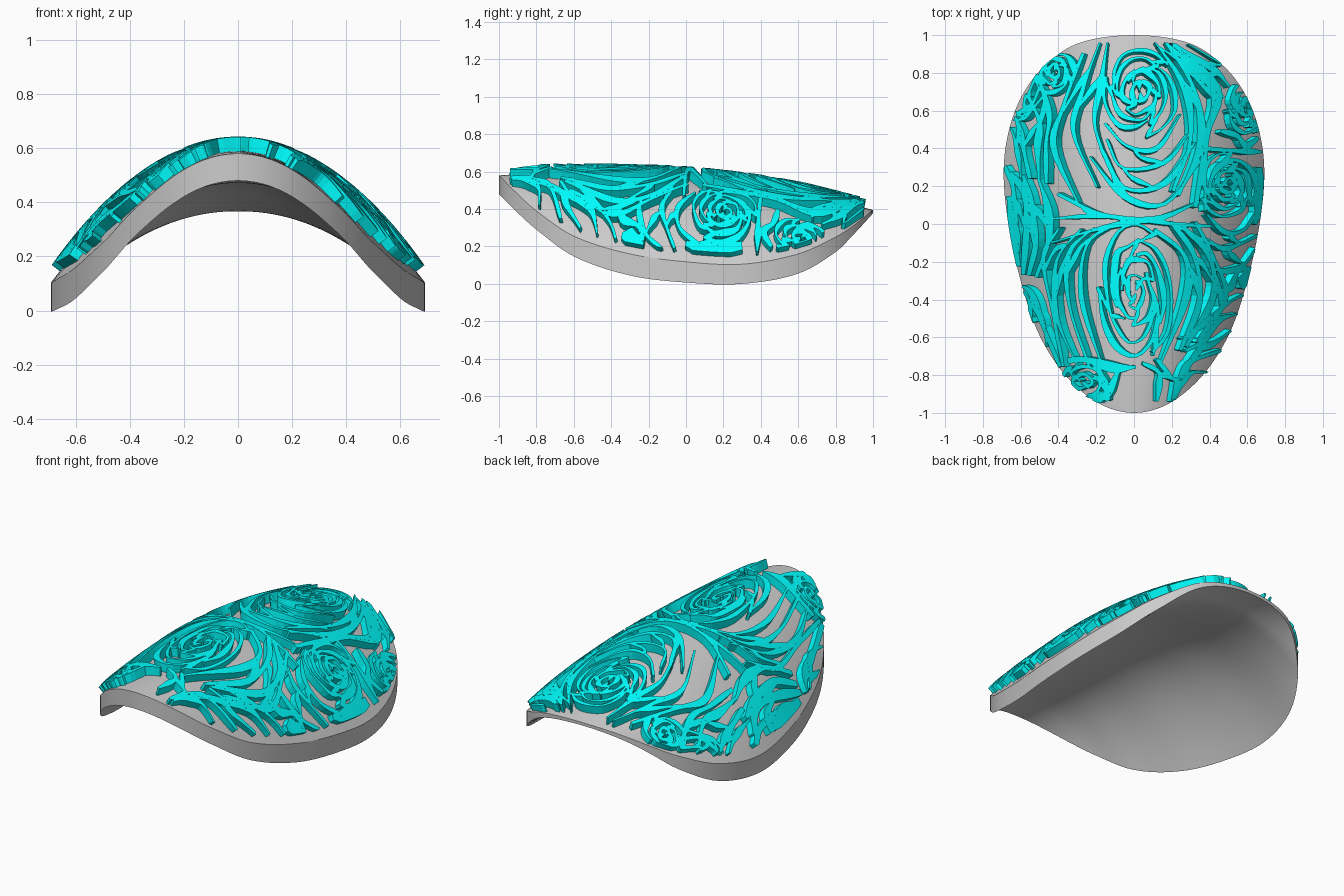
import bpy, bmesh, math, random
from mathutils import Vector

if "Cube" in bpy.data.objects:
    bpy.data.objects.remove(bpy.data.objects["Cube"])
random.seed(4)

# ---------- plate shape: profiles along y ----------
YS = [-1, -.9, -.8, -.6, -.3, 0, .3, .6, .8, .9, 1]
K = [.59, .597, .608, .619, .629, .665, .723, .787, .85, .915, 1.1]      # half width / circle
C = [.58, .585, .588, .59, .588, .576, .545, .495, .447, .421, .395]     # crown height
R = [.58, .48, .39, .255, .16, .118, .105, .16, .25, .315, .395]         # rim height
T = [.1, .1, .1, .108, .115, .111, .105, .105, .08, .047, .018]          # thickness


def look(tab, y):
    """Smooth cubic lookup of a profile table."""
    y = max(-1, min(1, y))
    n = len(YS) - 1
    i = max(k for k in range(n) if YS[k] <= y)

    def slope(k):
        a, b = max(0, k - 1), min(n, k + 1)
        return (tab[b] - tab[a]) / (YS[b] - YS[a])
    h = YS[i + 1] - YS[i]
    t = (y - YS[i]) / h
    return (tab[i] * (2*t**3 - 3*t*t + 1) + slope(i) * h * (t**3 - 2*t*t + t)
            + tab[i + 1] * (3*t*t - 2*t**3) + slope(i + 1) * h * (t**3 - t*t))


def half_width(y):
    return look(K, y) * math.sqrt(max(1e-6, 1 - y * y))


def height(x, y):
    c, r = look(C, y), look(R, y)
    return c - (c - r) * min(1, abs(x) / half_width(y)) ** 2.1


def finish(bm, name):
    bmesh.ops.recalc_face_normals(bm, faces=bm.faces)
    me = bpy.data.meshes.new(name)
    bm.to_mesh(me)
    bm.free()
    ob = bpy.data.objects.new(name, me)
    bpy.context.collection.objects.link(ob)
    return ob


# ---------- curved plate ----------
bm = bmesh.new()
NR, NC = 64, 40
top, bot = [], []
for i in range(NR + 1):
    y = -math.cos(.015 + (math.pi - .03) * i / NR)
    w = half_width(y)
    xs = [w * (2 * j / NC - 1) for j in range(NC + 1)]
    top.append([bm.verts.new((x, y, height(x, y))) for x in xs])
    bot.append([bm.verts.new((x, y, height(x, y) - look(T, y))) for x in xs])
for g in (top, bot):
    for i in range(NR):
        for j in range(NC):
            bm.faces.new((g[i][j], g[i][j+1], g[i+1][j+1], g[i+1][j]))
rim = ([(0, j) for j in range(NC)] + [(i, NC) for i in range(NR)]
       + [(NR, j) for j in range(NC, 0, -1)] + [(i, 0) for i in range(NR, 0, -1)])
for (a, b), (c, d) in zip(rim, rim[1:] + rim[:1]):
    bm.faces.new((top[a][b], top[c][d], bot[c][d], bot[a][b]))
plate = finish(bm, "curved_plate")
bpy.context.view_layer.objects.active = plate
plate.select_set(True)
bpy.ops.object.shade_smooth_by_angle(angle=math.radians(22))

# ---------- raised floral lattice ----------
bm = bmesh.new()
RELIEF = .053


def smooth(pts, steps):
    """Catmull-Rom curve through points."""
    p = [Vector(q) for q in pts]
    p = [2 * p[0] - p[1]] + p + [2 * p[-1] - p[-2]]
    out = []
    for i in range(1, len(p) - 2):
        for s in range(steps):
            t = s / steps
            a, b, c, d = p[i-1:i+3]
            out.append(.5 * (2*b + (c-a)*t + (2*a-5*b+4*c-d)*t*t + (3*b-a-3*c+d)*t**3))
    return out + [p[-2]]


def limit(y):
    return half_width(y) * .955


def on_plate(p, lift):
    """Put a plan point on the plate, lifted along the surface normal."""
    y = max(-.945, min(.95, p.y))
    x = max(-limit(y), min(limit(y), p.x))
    e = .01
    n = Vector((height(x - e, y) - height(x + e, y),
                height(x, y - e) - height(x, y + e), 2 * e)).normalized()
    lift *= 1 - .35 * (x / half_width(y)) ** 4      # lower relief at the rim
    return Vector((x, y, height(x, y))) + n * lift


def rib(pts, width=.03, steps=5):
    line = [p for p in smooth(pts, steps) if abs(p.y) < .96 and abs(p.x) < limit(p.y) + .005]
    n = len(line) - 1
    if n < 2:
        return
    ph = random.uniform(0, 6)
    rings = []
    for i, p in enumerate(line):
        d = (line[min(n, i + 1)] - line[max(0, i - 1)]).normalized()
        s = i / n
        hw = width * .5 * (.5 + .55 * math.sin(math.pi * s)) * (1 + .3 * math.sin(9 * s + ph))
        o = Vector((-d.y, d.x)) * hw
        rings.append([bm.verts.new(on_plate(q, l)) for q, l in
                      ((p - o, -.01), (p + o, -.01), (p + o, RELIEF), (p - o, RELIEF))])
    for a, b in zip(rings, rings[1:]):
        for k in range(4):
            bm.faces.new((a[k], a[(k+1) % 4], b[(k+1) % 4], b[k]))
    bm.faces.new(rings[0])
    bm.faces.new(rings[-1][::-1])


def fan(a, b, n, width=.027):
    """n flowing ribs blended between two guide paths, with branches between neighbours."""
    last = None
    for k in range(n):
        t = k / (n - 1)
        pts = [Vector(p).lerp(Vector(q), t) + Vector((random.uniform(-.026, .026),
               random.uniform(-.026, .026))) for p, q in zip(a, b)]
        rib(pts, width * random.uniform(.8, 1.25))
        if last:
            u, v, i = smooth(last, 4), smooth(pts, 4), random.randint(2, 6)
            rib([u[i], u[i + 1].lerp(v[i + 1], .4), v[i + 3]], width * .9, 3)
        last = pts


def rose(cx, cy, rx, ry, rings, width=.023):
    """Rings of overlapping petal arcs, joined by short links."""
    def at(r, a):
        return cx + rx * r * math.cos(a), cy + ry * r * math.sin(a)
    for k in range(1, rings + 1):
        n = 2 if k == 1 else 3
        start = random.uniform(0, 6.28)
        for j in range(n):
            a0 = start + j * 6.283 / n
            span = 6.283 / n * random.uniform(1.0, 1.35)
            pts = [at(k / rings * (1.05 + .1 * math.sin(math.pi * m / 5) - .3 * m / 5)
                      + random.uniform(-.05, .05), a0 + span * m / 5) for m in range(6)]
            rib(pts, width * random.uniform(.8, 1.25), 3)
            r = k / rings
            rib([at(r * 1.1, a0), at(r - .08, a0 + .2), at(r - .9 / rings, a0 + .5)], width * .9, 3)


# roses
for r in ((.03, .69, .18, .22, 4), (.01, -.36, .17, .34, 4), (.47, .2, .14, .16, 4),
          (-.4, .8, .1, .11, 3), (.57, .61, .09, .14, 3), (-.25, -.83, .1, .08, 2)):
    rose(*r)

# petals and stems around the back rose
fan([(-.13, .52), (-.02, .4), (.12, .4), (.22, .55)], [(-.22, .33), (-.05, .12), (.15, .12), (.32, .33)], 4, .025)
fan([(-.12, .95), (-.17, .75), (-.2, .55), (-.16, .35)], [(-.27, .92), (-.36, .62), (-.38, .4), (-.25, .08)], 3)
fan([(.13, .94), (.27, .72), (.27, .45), (.17, .18)], [(.22, .95), (.42, .72), (.38, .45), (.34, .06)], 4)
fan([(.12, .95), (.25, .84), (.38, .74), (.46, .66)], [(.25, .95), (.35, .91), (.44, .87), (.52, .8)], 3)
# stems across the middle
fan([(-.4, .16), (-.15, .06), (.1, .03), (.33, .13)], [(-.38, -.12), (-.12, -.02), (.15, -.01), (.4, -.12)], 3)
# left flank
fan([(-.46, .76), (-.4, .6), (-.41, .4), (-.43, .2)], [(-.67, .55), (-.64, .48), (-.6, .38), (-.56, .24)], 4)
fan([(-.66, .3), (-.63, .2), (-.59, 0), (-.61, -.22)], [(-.5, .22), (-.44, .1), (-.42, -.1), (-.5, -.3)], 4, .032)
fan([(-.1, -.02), (-.23, -.13), (-.25, -.4), (-.15, -.74)], [(-.36, 0), (-.46, -.2), (-.4, -.5), (-.35, -.74)], 4)
fan([(-.59, -.3), (-.5, -.36), (-.44, -.52), (-.38, -.76)], [(-.55, -.44), (-.52, -.5), (-.48, -.58), (-.44, -.68)], 3)
fan([(-.6, .7), (-.56, .66), (-.52, .7), (-.5, .78)], [(-.66, .56), (-.58, .56), (-.5, .6), (-.45, .68)], 3, .022)
# right flank
fan([(.1, -.02), (.22, -.15), (.24, -.4), (.14, -.74)], [(.32, .02), (.42, -.18), (.43, -.4), (.3, -.6)], 4)
fan([(.36, .04), (.46, -.03), (.55, -.04), (.645, .06)], [(.4, -.36), (.46, -.32), (.53, -.27), (.61, -.2)], 4, .03)
fan([(.42, .5), (.5, .44), (.6, .42), (.67, .47)], [(.36, .4), (.48, .37), (.6, .36), (.67, .36)], 2)
fan([(.22, -.92), (.24, -.84), (.3, -.79), (.37, -.77)], [(.24, -.6), (.34, -.53), (.45, -.43), (.58, -.36)], 5)
# front edge
fan([(.02, -.75), (.1, -.8), (.13, -.87), (.12, -.94)], [(.12, -.72), (.19, -.8), (.21, -.86), (.2, -.94)], 2)
fan([(-.3, -.72), (-.2, -.74), (-.1, -.76), (0, -.74)], [(-.24, -.92), (-.18, -.93), (-.12, -.91), (-.08, -.78)], 2, .04)
# broad leaves near the rim
for pts in ([(.63, .3), (.645, .2), (.64, .1), (.61, 0)], [(-.63, .15), (-.62, .02), (-.6, -.12), (-.58, -.22)],
            [(.575, -.22), (.56, -.28), (.54, -.34)], [(-.2, -.92), (-.15, -.91), (-.11, -.91)]):
    rib(pts, .06)

lattice = finish(bm, "floral_lattice")
mat = bpy.data.materials.new("cyan")
mat.diffuse_color = (0, 1, 1, 1)
mat.use_nodes = True
mat.node_tree.nodes["Principled BSDF"].inputs["Base Color"].default_value = mat.diffuse_color
lattice.data.materials.append(mat)
